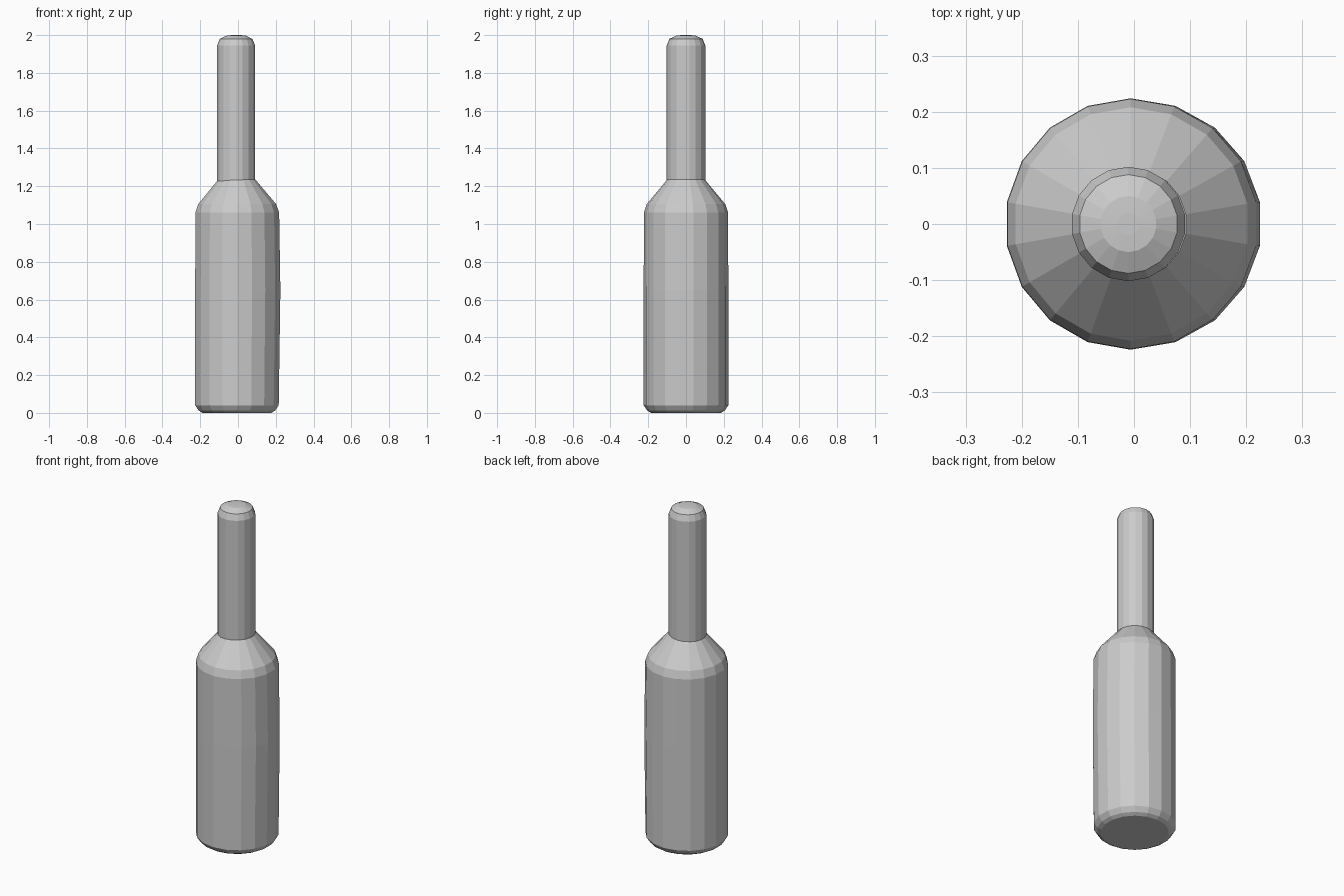
import bpy, bmesh, math

cube = bpy.data.objects.get("Cube")
if cube:
    bpy.data.objects.remove(cube, do_unlink=True)

grey = bpy.data.materials.new("plain grey")
grey.use_nodes = True
colour = (0.6, 0.6, 0.6, 1)
grey.diffuse_color = colour
grey.node_tree.nodes["Principled BSDF"].inputs["Base Color"].default_value = colour


def lathe(name, profile, sides, centre_x, bulge=0.0):
    """Turn (radius, z) points into a closed, flat-faced solid."""
    bm = bmesh.new()
    rings = []
    low, high = profile[0][1], profile[-1][1]
    for radius, z in profile:
        swell = bulge * math.sin(math.pi * (z - low) / (high - low))
        ring = []
        for i in range(sides):
            a = 2 * math.pi * (i + 0.5) / sides
            x = radius * math.cos(a) + swell * max(0, math.cos(a))
            ring.append(bm.verts.new((centre_x + x, radius * math.sin(a), z)))
        rings.append(ring)
    for lower, upper in zip(rings, rings[1:]):
        for i in range(sides):
            j = (i + 1) % sides
            bm.faces.new((lower[i], lower[j], upper[j], upper[i]))
    bm.faces.new(rings[0][::-1])
    bm.faces.new(rings[-1])
    mesh = bpy.data.meshes.new(name)
    bm.to_mesh(mesh)
    bm.free()
    mesh.materials.append(grey)
    obj = bpy.data.objects.new(name, mesh)
    bpy.context.collection.objects.link(obj)
    return obj


# Body with a chamfered foot and sloping shoulder
lathe("bottle_body",
      [(0.185, 0), (0.205, 0.012), (0.224, 0.04), (0.224, 0.65),
       (0.223, 1.06), (0.208, 1.105), (0.1, 1.235)],
      18, -0.006, bulge=0.01)

# Slim neck with a rounded, closed top
lathe("bottle_neck",
      [(0.102, 1.225), (0.102, 1.945), (0.088, 1.98), (0.05, 1.998), (0.02, 2.0)],
      18, -0.01)
